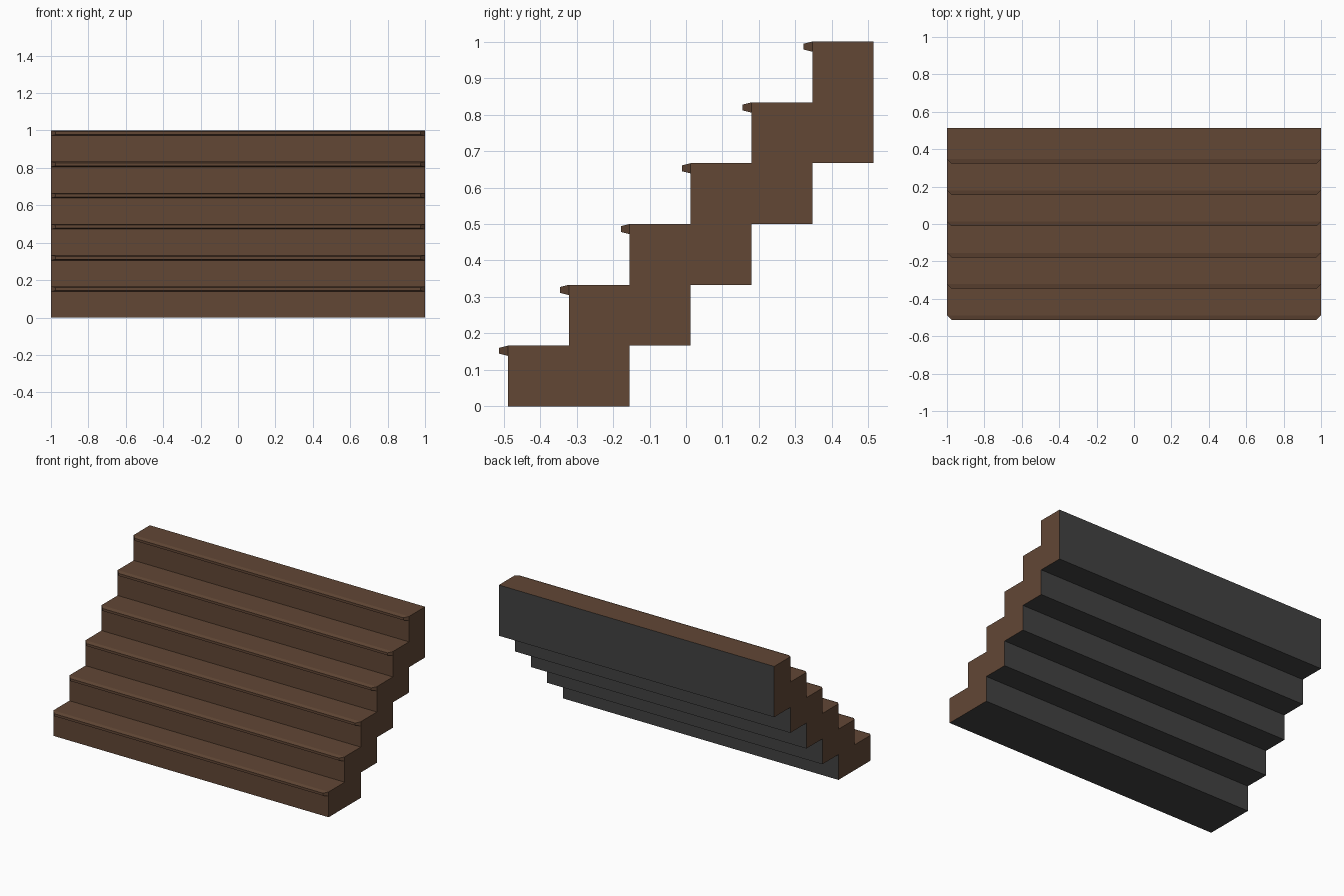
import bpy, bmesh

if "Cube" in bpy.data.objects:
    bpy.data.objects.remove(bpy.data.objects["Cube"])

STEPS = 6
RISE = 1 / STEPS
FRONT, RUN = -0.488, 1 / STEPS + 0.0002   # first riser position, tread depth
HALF = 1.0


def material(name, rgb):
    m = bpy.data.materials.new(name)
    m.diffuse_color = (*rgb, 1)
    m.use_nodes = True
    m.node_tree.nodes["Principled BSDF"].inputs["Base Color"].default_value = m.diffuse_color
    return m


brown = material("brown wood", (0.122, 0.063, 0.036))
grey = material("dark grey underside", (0.055, 0.055, 0.055))


def finish(name, bm, mats):
    me = bpy.data.meshes.new(name)
    bm.to_mesh(me)
    bm.free()
    for m in mats:
        me.materials.append(m)
    ob = bpy.data.objects.new(name, me)
    bpy.context.collection.objects.link(ob)
    return ob


def riser_y(i):
    return FRONT + i * RUN


# Stair body: zigzag profile, extruded across the width
profile = []
for i in range(STEPS):                       # treads, going up
    profile += [(riser_y(i), i * RISE), (riser_y(i), (i + 1) * RISE)]
profile.append((riser_y(STEPS), 1.0))
for k in range(STEPS - 2, -1, -1):           # underside, going down
    profile.append((riser_y(k + 2), k * RISE))
    if k:
        profile.append((riser_y(k + 1), k * RISE))

bm = bmesh.new()
side = bm.faces.new([bm.verts.new((-HALF, y, z)) for y, z in profile])
ext = bmesh.ops.extrude_face_region(bm, geom=[side])
for v in ext["geom"]:
    if isinstance(v, bmesh.types.BMVert):
        v.co.x = HALF
bmesh.ops.recalc_face_normals(bm, faces=bm.faces)
# Back and bottom faces are grey, the rest is wood
for f in bm.faces:
    f.normal_update()
    f.material_index = 1 if f.normal.y > 0.5 or f.normal.z < -0.5 else 0
finish("stair_body", bm, [brown, grey])

# Tapered nosing along the top edge of every riser
for i in range(STEPS):
    y, top = riser_y(i), (i + 1) * RISE
    bm = bmesh.new()
    base = [bm.verts.new((x, y, top - d))
            for x, d in ((-HALF, 0), (HALF, 0), (HALF, 0.028), (-HALF, 0.028))]
    tx = HALF - 0.024
    tip = [bm.verts.new((x, y - 0.024, top - d))
           for x, d in ((-tx, 0.006), (tx, 0.006), (tx, 0.022), (-tx, 0.022))]
    bm.faces.new(tip)
    bm.faces.new(base[::-1])
    for a in range(4):
        b = (a + 1) % 4
        bm.faces.new((base[a], base[b], tip[b], tip[a]))
    bmesh.ops.recalc_face_normals(bm, faces=bm.faces)
    finish(f"step_nosing_{i + 1}", bm, [brown])
